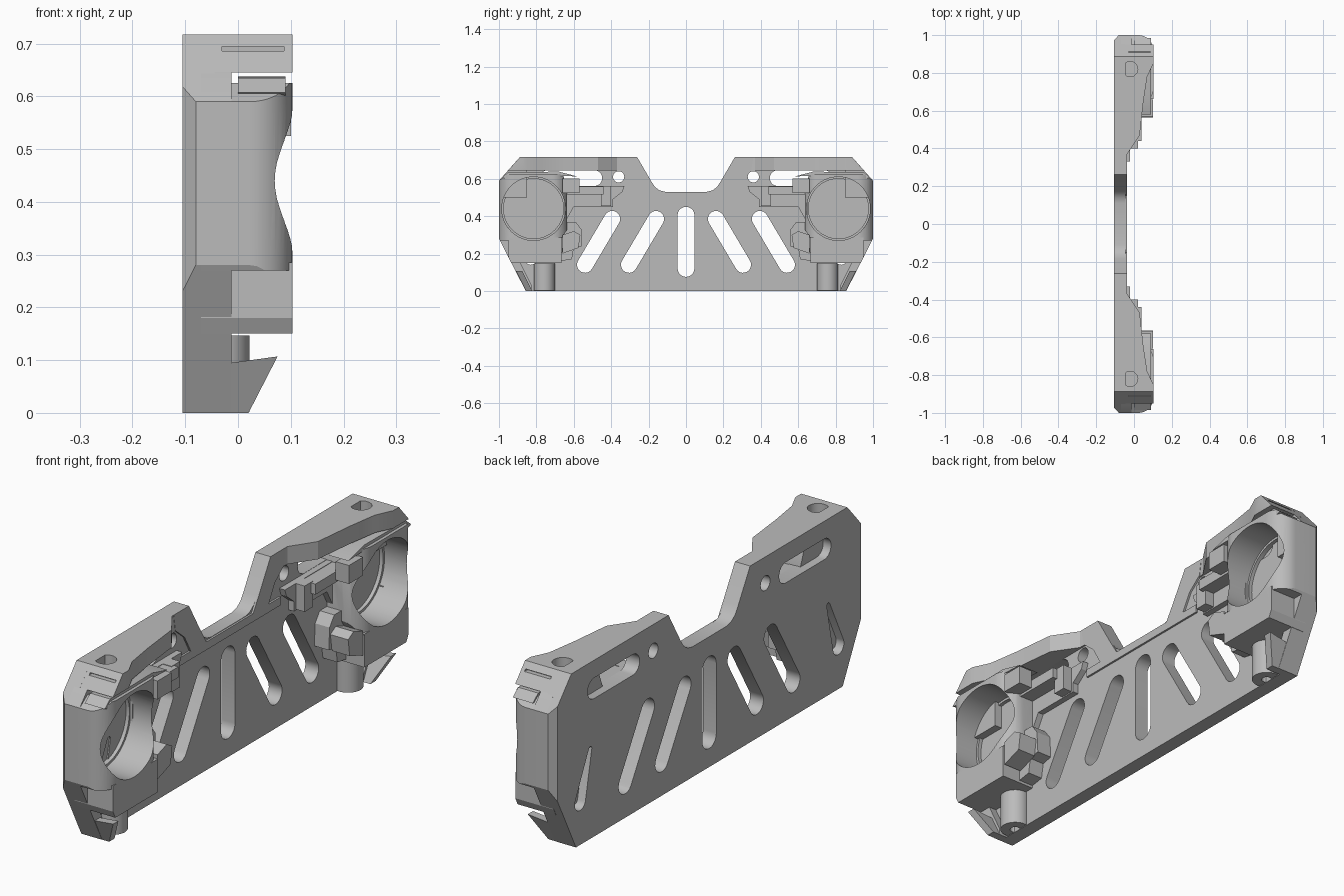
import bpy, bmesh
from math import sin, cos, pi, atan2
from mathutils import Matrix, Vector

if "Cube" in bpy.data.objects:
    bpy.data.objects.remove(bpy.data.objects["Cube"], do_unlink=True)

grey = bpy.data.materials.new("matte_grey")
grey.use_nodes = True
grey.diffuse_color = (0.5, 0.5, 0.5, 1)
grey.node_tree.nodes["Principled BSDF"].inputs["Base Color"].default_value = (0.5, 0.5, 0.5, 1)


def prism(name, pts, lo, hi, axis="x"):
    """Extrude a 2D outline: x takes (y, z), y takes (x, z), z takes (y, x)."""
    place = {"x": lambda p, d: (d, p[0], p[1]),
             "y": lambda p, d: (p[0], d, p[1]),
             "z": lambda p, d: (p[1], p[0], d)}[axis]
    bm = bmesh.new()
    a = [bm.verts.new(place(p, lo)) for p in pts]
    b = [bm.verts.new(place(p, hi)) for p in pts]
    bm.faces.new(a)
    bm.faces.new(b)
    for i in range(len(pts)):
        j = (i + 1) % len(pts)
        bm.faces.new((a[i], a[j], b[j], b[i]))
    bmesh.ops.recalc_face_normals(bm, faces=bm.faces)
    mesh = bpy.data.meshes.new(name)
    bm.to_mesh(mesh)
    bm.free()
    mesh.materials.append(grey)
    obj = bpy.data.objects.new(name, mesh)
    bpy.context.collection.objects.link(obj)
    return obj


def rect(u0, u1, v0, v1):
    return [(u0, v0), (u1, v0), (u1, v1), (u0, v1)]


def circle(u, v, r, n=48):
    return [(u + r * cos(2 * pi * i / n), v + r * sin(2 * pi * i / n)) for i in range(n)]


def slot(p, q, r, r2=None, n=10):
    """Round-ended slot from p to q; r2 tapers the second end."""
    ang = atan2(q[1] - p[1], q[0] - p[0])
    out = []
    for c, rad, start in ((q, r2 or r, ang - pi / 2), (p, r, ang + pi / 2)):
        out += [(c[0] + rad * cos(start + pi * i / n), c[1] + rad * sin(start + pi * i / n))
                for i in range(n + 1)]
    return out


def boolean(obj, tool, op="DIFFERENCE"):
    mod = obj.modifiers.new("cut", "BOOLEAN")
    mod.object, mod.operation, mod.solver = tool, op, "EXACT"
    deps = bpy.context.evaluated_depsgraph_get()
    mesh = bpy.data.meshes.new_from_object(obj.evaluated_get(deps))
    obj.modifiers.clear()
    obj.data = mesh
    bpy.data.objects.remove(tool, do_unlink=True)


def mirrored(obj, name):
    twin = obj.copy()
    twin.data = obj.data.copy()
    twin.data.transform(Matrix.Scale(-1, 4, Vector((0, 1, 0))))
    twin.data.flip_normals()
    twin.name = name
    bpy.context.collection.objects.link(twin)
    return twin


# Slotted back plate with a sunken middle
half = [(0.857, 0), (1, 0.28), (1, 0.59), (0.887, 0.717), (0.262, 0.717),
        (0.185, 0.585), (0.165, 0.555), (0.14, 0.537), (0.11, 0.53)]
plate = prism("back_plate", half + [(-y, z) for y, z in reversed(half)], -0.105, -0.045)
boolean(plate, prism("cutter", slot((0, 0.12), (0, 0.405), 0.045), -0.2, 0.2))
openings = [slot((0.305, 0.14), (0.16, 0.385), 0.043),
            slot((0.54, 0.14), (0.395, 0.385), 0.043),
            slot((0.49, 0.603), (0.74, 0.603), 0.042),
            circle(0.36, 0.61, 0.03, 24),
            slot((0.83, 0.175), (0.765, 0.365), 0.035, 0.01)]
for pts in openings:
    tool = prism("cutter", pts, -0.2, 0.2)
    twin = mirrored(tool, "cutter")
    boolean(plate, tool)
    boolean(plate, twin)
tool = prism("cutter", [(1.01, -0.115), (0.965, -0.115), (1.01, -0.07)], -0.1, 0.9, "z")
twin = mirrored(tool, "cutter")
boolean(plate, tool)
boolean(plate, twin)

prism("middle_rail", rect(-0.33, 0.33, 0.495, 0.528), -0.05, -0.037)

parts = []


def part(*args):
    parts.append(prism(*args))
    return parts[-1]


# Round socket housing with rolled front edges
housing = part("socket_housing", [(1, 0.28), (1, 0.59), (0.95, 0.625), (0.66, 0.625),
               (0.635, 0.56), (0.635, 0.33), (0.665, 0.28), (0.665, 0.15),
               (0.935, 0.15)], -0.07, 0.103)
R = 0.08
arc = [i * pi / 20 for i in range(11)]
rolled = [(1 - R + R * cos(t), 0.103 - R + R * sin(t)) for t in arc]
rolled += [(0.635 + R - R * sin(t), 0.103 - R + R * cos(t)) for t in arc]
rolled += [(0.635, -0.07), (1, -0.07)]
upper = prism("cutter", rolled, 0.27, 0.8, "z")
# the lower block keeps square edges
boolean(upper, prism("cutter", rect(0.6, 0.95, 0.1, 0.285), -0.07, 0.103), "UNION")
boolean(housing, upper, "INTERSECT")
boolean(housing, prism("cutter", circle(0.815, 0.44, 0.17, 64), -0.03, 0.3))
boolean(housing, prism("cutter", circle(0.815, 0.44, 0.16, 64), -0.05, 0.3))

# Top flange, tapering toward the middle
flange = part("top_flange", [(1, -0.08), (1, 0.085), (0.97, 0.103), (0.85, 0.103),
              (0.78, 0.07), (0.65, 0.05), (0.47, 0.03), (0.37, -0.037), (0.262, -0.045),
              (0.262, -0.08)], 0.645, 0.717, "z")
boolean(flange, prism("cutter", [(0.2, 0.6), (0.99, 0.6), (0.887, 0.717), (0.2, 0.717)],
                      -0.2, 0.2), "INTERSECT")
boolean(flange, prism("cutter", circle(0.82, -0.02, 0.04, 32), 0.66, 0.8, "z"))
boolean(flange, prism("cutter", rect(0.895, 1.1, -0.03, 0.087), 0.686, 0.694, "z"))

# End wall joining flange and housing, and the lower end lip
part("end_wall", [(1, 0.5), (1, 0.59), (0.953, 0.643), (0.945, 0.65),
                  (0.85, 0.65), (0.85, 0.5)], -0.07, -0.012)
part("end_lip", [(0.857, 0), (1, 0.28), (1, 0.34), (0.95, 0.34), (0.95, 0.28),
                 (0.825, 0.03), (0.825, 0)], -0.07, -0.012)
part("front_brow", [(0.985, 0.607), (0.95, 0.635), (0.68, 0.638), (0.58, 0.612),
                    (0.72, 0.618), (0.96, 0.6)], 0.0, 0.09)

# Slanted foot catch
catch = part("foot_catch", [(-0.06, 0), (0.02, 0), (0.075, 0.107), (-0.012, 0.095),
                            (-0.06, 0.095)], 0.822, 0.856, "y")
for v in catch.data.vertices:
    v.co.y += 0.5 * v.co.z

# Screw post with a blind hole underneath
post = part("screw_post", circle(0.757, -0.035, 0.057, 40), 0.002, 0.147, "z")
boolean(post, prism("cutter", circle(0.757, -0.035, 0.02, 20), -0.1, 0.08, "z"))

# Latch pieces beside the socket
part("latch_block", [(0.67, 0.16), (0.61, 0.17), (0.6, 0.23), (0.555, 0.24),
                     (0.56, 0.33), (0.59, 0.37), (0.645, 0.37)], -0.05, 0.02)
part("latch_tip", [(0.66, 0.2), (0.575, 0.23), (0.565, 0.3), (0.6, 0.32),
                   (0.66, 0.3)], 0.02, 0.1)
part("side_shelf", rect(0.44, 0.66, 0.515, 0.558), -0.05, 0.04)
part("shelf_tip", rect(0.57, 0.66, 0.525, 0.6), 0.04, 0.1)
part("shelf_bracket", [(0.65, 0.36), (0.6, 0.45), (0.39, 0.45), (0.39, 0.49),
                       (0.34, 0.53), (0.33, 0.56), (0.65, 0.56)], -0.05, -0.02)
part("shelf_rib", rect(0.4, 0.455, 0.455, 0.56), -0.03, 0.02)
part("notch_rib", [(0.262, 0.717), (0.36, 0.717), (0.35, 0.65), (0.29, 0.6),
                   (0.25, 0.528), (0.15, 0.528), (0.185, 0.585)], -0.05, -0.037)

# Repeat every end part on the opposite end
for obj in list(parts):
    base = obj.name
    obj.name = "rear_" + base
    parts.append(mirrored(obj, "front_" + base))

# Smooth only the rounded surfaces
bpy.ops.object.select_all(action="DESELECT")
for obj in parts + [plate]:
    obj.select_set(True)
bpy.context.view_layer.objects.active = plate
bpy.ops.object.shade_smooth_by_angle(angle=0.45)
